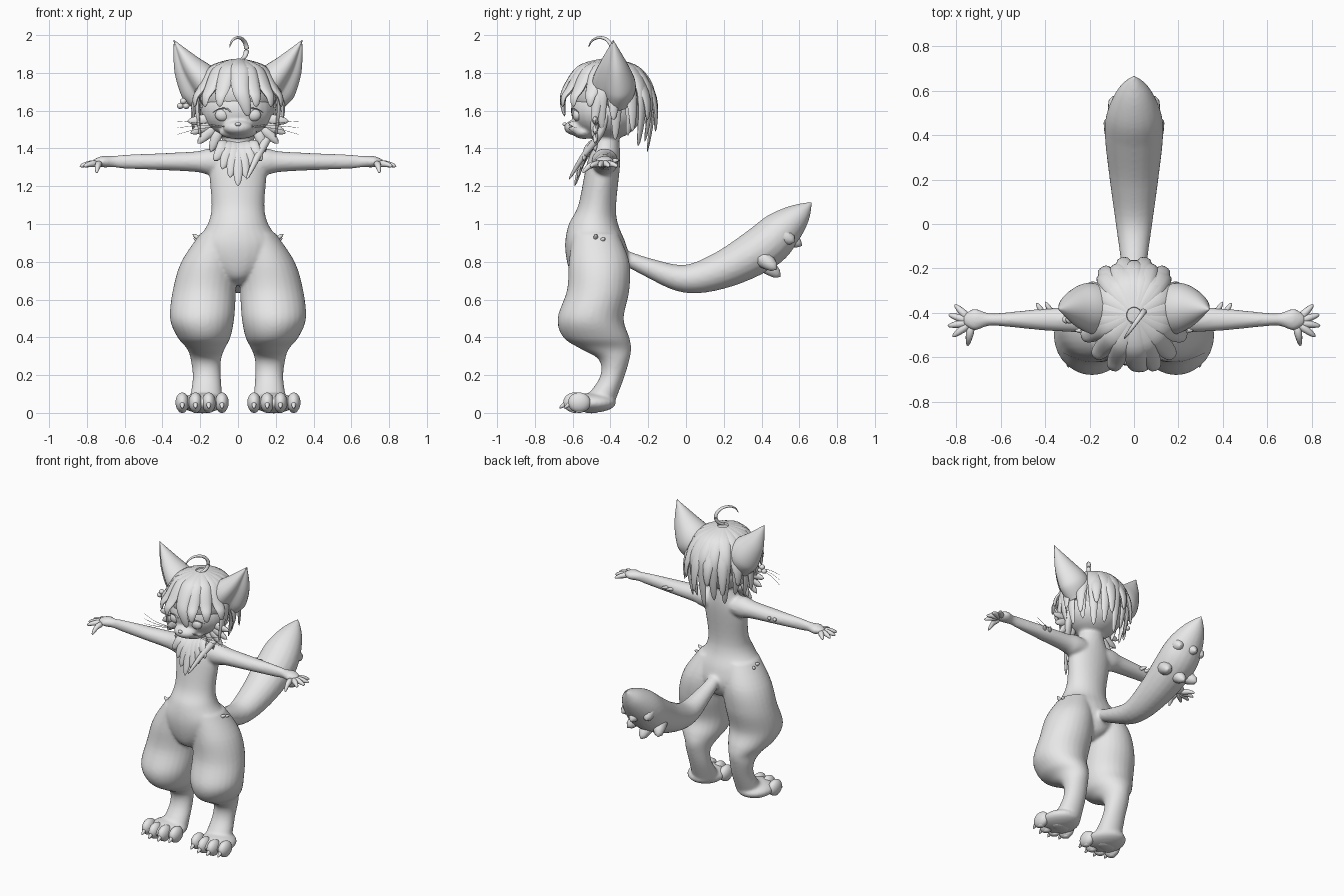
import bpy, bmesh
from math import sin, cos, pi, radians
from mathutils import Vector, Matrix

if "Cube" in bpy.data.objects:
    bpy.data.objects.remove(bpy.data.objects["Cube"])

tone = (0.8, 0.8, 0.8, 1)
grey = bpy.data.materials.new("plain_grey")
grey.use_nodes = True
grey.diffuse_color = tone
grey.node_tree.nodes["Principled BSDF"].inputs["Base Color"].default_value = tone

UP, FRONT, BACK = Vector((0, 0, 1)), Vector((0, -1, 0)), Vector((0, 1, 0))


def spline(keys, steps=5):
    """Catmull-Rom curve through rows of any length."""
    rows = []
    last = len(keys) - 1
    for index in range(last):
        before, start, end, after = (keys[max(0, min(last, index + k))] for k in (-1, 0, 1, 2))
        for step in range(steps):
            t = step / steps
            rows.append([q + t / 2 * (r - p + t * (2 * p - 5 * q + 4 * r - s + t * (3 * (q - r) + s - p)))
                         for p, q, r, s in zip(before, start, end, after)])
    return rows + [list(keys[last])]


def skin(bm, rings):
    """Closed surface over equal rings of points."""
    loops = [[bm.verts.new(point) for point in ring] for ring in rings]
    for low, high in zip(loops, loops[1:]):
        for i in range(len(low)):
            bm.faces.new((low[i - 1], low[i], high[i], high[i - 1]))
    bm.faces.new(loops[0][::-1])
    bm.faces.new(loops[-1])


def column(bm, keys, segments=28):
    """Level oval rings, each row: height, left, right, front, back."""
    rings = []
    for z, left, right, front, back in spline(keys):
        turns = [2 * pi * i / segments for i in range(segments)]
        rings.append([((left + right + (right - left) * cos(a)) / 2,
                       (front + back + (back - front) * sin(a)) / 2, z) for a in turns])
    skin(bm, rings)


def tube(bm, rows, ref=UP, center=None, segments=20, dish=0):
    """Oval tube, each row: x, y, z, half width, half thickness."""
    points = [Vector(row[:3]) for row in rows]
    rings, side = [], Vector((1, 0, 0))
    for i, (point, row) in enumerate(zip(points, rows)):
        along = (points[min(i + 1, len(points) - 1)] - points[max(i - 1, 0)]).normalized()
        across = along.cross(point - center if center else ref)
        if across.length > 0.001:
            side = across.normalized()
        normal = side.cross(along)
        width, thick = max(row[3], 0.001), max(row[4], 0.001)
        ring = []
        for k in range(segments):
            a = 2 * pi * k / segments
            scale = 1 - dish * max(0, cos(a - 1.25 * pi)) ** 4
            ring.append(point + scale * (side * width * cos(a) + normal * thick * sin(a)))
        rings.append(ring)
    skin(bm, rings)


def strand(bm, path, width, flat=1.0, ref=UP, center=None):
    """Pointed lock, claw or finger that follows a path."""
    points = spline(path)
    rows = []
    for i, point in enumerate(points):
        t = i / (len(points) - 1)
        radius = width * (1 - t) ** 0.5 * min(1, 0.5 + 2 * t)
        rows.append([*point, radius, radius * flat])
    tube(bm, rows, ref, center, segments=10)


def ball(bm, place, size):
    bmesh.ops.create_uvsphere(bm, u_segments=28, v_segments=18, radius=1,
                              matrix=Matrix.LocRotScale(Vector(place), None, Vector(size)))


def mirror(bm):
    copies = bmesh.ops.duplicate(bm, geom=bm.verts[:] + bm.edges[:] + bm.faces[:])["geom"]
    verts = [item for item in copies if isinstance(item, bmesh.types.BMVert)]
    bmesh.ops.scale(bm, vec=(-1, 1, 1), verts=verts)


def finish(bm, name, fuse=0):
    """Turn the bmesh into a smooth object, optionally fusing its pieces."""
    bmesh.ops.recalc_face_normals(bm, faces=bm.faces[:])
    mesh = bpy.data.meshes.new(name)
    bm.to_mesh(mesh)
    bm.free()
    part = bpy.data.objects.new(name, mesh)
    bpy.context.scene.collection.objects.link(part)
    if fuse:
        remesh = part.modifiers.new("fuse", 'REMESH')
        remesh.mode, remesh.voxel_size = 'VOXEL', fuse
        soften = part.modifiers.new("soften", 'SMOOTH')
        soften.factor, soften.iterations = 0.5, 8
        graph = bpy.context.evaluated_depsgraph_get()
        mesh = bpy.data.meshes.new_from_object(part.evaluated_get(graph))
        part.modifiers.clear()
        part.data = mesh
    mesh.materials.clear()
    mesh.materials.append(grey)
    bpy.ops.object.select_all(action='DESELECT')
    part.select_set(True)
    bpy.context.view_layer.objects.active = part
    bpy.ops.object.shade_smooth_by_angle(angle=radians(50))


# Body: legs, feet and arms are mirrored, then joined by torso, head and tail
bm = bmesh.new()
column(bm, [(.95, 0, .2, -.6, -.36), (.8, 0, .3, -.62, -.3), (.65, .01, .345, -.63, -.3),
            (.5, .02, .36, -.68, -.33), (.4, .04, .32, -.65, -.3), (.34, .07, .27, -.56, -.29),
            (.28, .09, .25, -.46, -.3), (.18, .09, .24, -.46, -.33), (.05, .08, .26, -.56, -.38)])
ball(bm, (.19, -.5, .053), (.12, .13, .052))
arm = [(.08, .07, .06), (.15, .07, .07), (.22, .06, .055), (.4, .05, .045), (.6, .03, .037),
       (.66, .03, .03), (.72, .05, .03), (.77, .02, .01)]
tube(bm, spline([(x, -.43, 1.33, width, thick) for x, width, thick in arm]))
mirror(bm)
torso = [(1.5, .07, -.49, -.36), (1.4, .1, -.5, -.35), (1.3, .15, -.53, -.35), (1.1, .14, -.57, -.37),
         (1, .16, -.62, -.36), (.9, .22, -.64, -.32), (.8, .2, -.63, -.3), (.72, .11, -.6, -.33),
         (.68, .05, -.54, -.4)]
column(bm, [(z, -half, half, front, back) for z, half, front, back in torso])
ball(bm, (0, -.42, 1.6), (.195, .19, .155))
ball(bm, (0, -.58, 1.51), (.08, .066, .042))
ball(bm, (0, -.54, 1.485), (.1, .06, .035))
tail = [(-.4, .86, .03), (-.2, .77, .05), (0, .71, .075), (.2, .76, .1), (.4, .87, .12),
        (.5, .96, .11), (.6, 1.05, .065), (.67, 1.12, 0)]
tube(bm, spline([(0, y, z, radius * 1.1, radius) for y, z, radius in tail]))
finish(bm, "body", fuse=0.009)

# Toes with claws and sole pads
bm = bmesh.new()
for i in range(4):
    toe = Vector((.085 + .07 * i, -.59 if i in (1, 2) else -.565, .055))
    ball(bm, toe, (.036, .06, .053))
    ball(bm, (toe.x, toe.y, .012), (.02, .025, .012))
    strand(bm, [toe + FRONT * .04, toe + FRONT * .08 - UP * .03], .016)
ball(bm, (.19, -.5, .012), (.06, .045, .014))
mirror(bm)
finish(bm, "toes")

# Fingers fan out from the palm, the thumb hangs lower
bm = bmesh.new()
palm = Vector((.73, -.44, 1.32))
for degrees in (45, 17, -10, -38, -80):
    aim = Vector((cos(radians(degrees)), sin(radians(degrees)), 0))
    drop = UP * (.05 if degrees < -50 else .015)
    strand(bm, [palm + aim * .02, palm + aim * .07 - drop / 4, palm + aim * .11 - drop], .022)
mirror(bm)
finish(bm, "fingers")

# Small fur tufts on elbows and hips
bm = bmesh.new()
for start, end in (((.37, -.4, 1.33), (.4, -.35, 1.34)), ((.41, -.4, 1.33), (.44, -.355, 1.34)),
                   ((.2, -.48, .92), (.24, -.475, .945)), ((.2, -.45, .91), (.235, -.43, .925))):
    strand(bm, [start, end], .016)
mirror(bm)
finish(bm, "fur_tufts")

# Tail fur points: an inner and an outer row, centre and both sides
bm = bmesh.new()
for side in (-1, 0, 1):
    lift = .04 * abs(side)
    strand(bm, [(.07 * side, .38, .82 + lift / 2), (.12 * side, .5 - lift / 2, .72 + lift)], .06)
    strand(bm, [(.06 * side, .48, .96), (.095 * side, .615 - lift, .885 + lift / 2)], .06)
finish(bm, "tail_tuft")

# Chest fur: flat locks forming a point
bm = bmesh.new()
for i in range(-3, 4):
    tip = Vector((.042 * i, -.59 + .016 * abs(i), 1.2 + .045 * abs(i)))
    root = Vector((.02 * i, -.48, 1.43))
    strand(bm, [root, root.lerp(tip, .4) + FRONT * .02, tip], .048, .5, FRONT)
finish(bm, "chest_fur")

# Ears, dished toward the outer front
bm = bmesh.new()
ear = [(.15, 1.64, .09), (.2, 1.73, .12), (.27, 1.835, .08), (.34, 1.975, 0)]
tube(bm, spline([(x, -.385, z, radius, radius) for x, z, radius in ear], 8), BACK, segments=32, dish=0.5)
mirror(bm)
finish(bm, "ears")

# Face: eyes, lashes, cheek fur, whiskers and nose
bm = bmesh.new()
ball(bm, (.083, -.576, 1.577), (.038, .024, .033))
strand(bm, [(.035, -.603, 1.59), (.06, -.605, 1.61), (.1, -.593, 1.61), (.135, -.567, 1.59)], .005)
cheek = Vector((.08, -.48, 1.56))
for degrees in (5, 25, 45, 70):
    aim = Vector((cos(radians(degrees)), 0, -sin(radians(degrees))))
    strand(bm, [cheek + aim * .07, cheek + aim * .19], .036, .6, BACK)
for i in (-1, 0, 1):
    strand(bm, [(.06, -.6, 1.515), (.2, -.62, 1.52 + .015 * i), (.32, -.58, 1.51 + .035 * i)], .002)
mirror(bm)
ball(bm, (0, -.642, 1.528), (.016, .012, .01))
finish(bm, "face_details")

# Hair: cap, layered back locks, swept fringe and side locks
bm = bmesh.new()
crown = Vector((0, -.41, 1.66))
ball(bm, (0, -.395, 1.69), (.205, .21, .178))


def on_scalp(heading, polar, reach):
    turn, tilt = radians(heading), radians(polar)
    return crown + reach * Vector((.225 * sin(tilt) * sin(turn), .24 * sin(tilt) * cos(turn), .21 * cos(tilt)))


def lock(heading, sweep, reach, height, width=.055):
    path = [on_scalp(heading, polar, .97) for polar in (8, 40, 75)]
    tip = on_scalp(heading + sweep, 90, reach)
    tip.z = height
    path += [path[-1].lerp(tip, .5) + (path[-1] - crown) * .06, tip]
    strand(bm, path, width, .45, center=crown)


for i in range(-5, 6):
    lock(20 * i, 0, .85, 1.38 + .016 * abs(i) + .04 * (i % 2))
for i in range(-4, 4):
    lock(24 * i + 12, 0, 1.06, 1.49 + .06 * (i % 2))
lock(176, -10, 1, 1.57, .065)
for heading in (157, 135, 112, 203, 225, 248):
    lock(heading, 0, 1.1, 1.62)
for side in (-1, 1):
    lock(103 * side, 9 * side, .95, 1.46, .045)
finish(bm, "hair")

# Curled strand on top, long side lock and a small ear clip
bm = bmesh.new()
curl = []
for degrees in range(-75, 205, 35):
    a = radians(degrees)
    curl.append((.045 * cos(a), -.455 + .062 * cos(a), 1.925 + .062 * sin(a)))
strand(bm, curl, .017, .8)
strand(bm, [(.18, -.42, 1.58), (.16, -.46, 1.47), (.1, -.55, 1.35), (.045, -.62, 1.235)], .03, .8, FRONT)
for i in range(3):
    ball(bm, (-.275 - .015 * i, -.43, 1.625 + .025 * (i % 2)), (.018, .018, .016))
finish(bm, "loose_strands")
